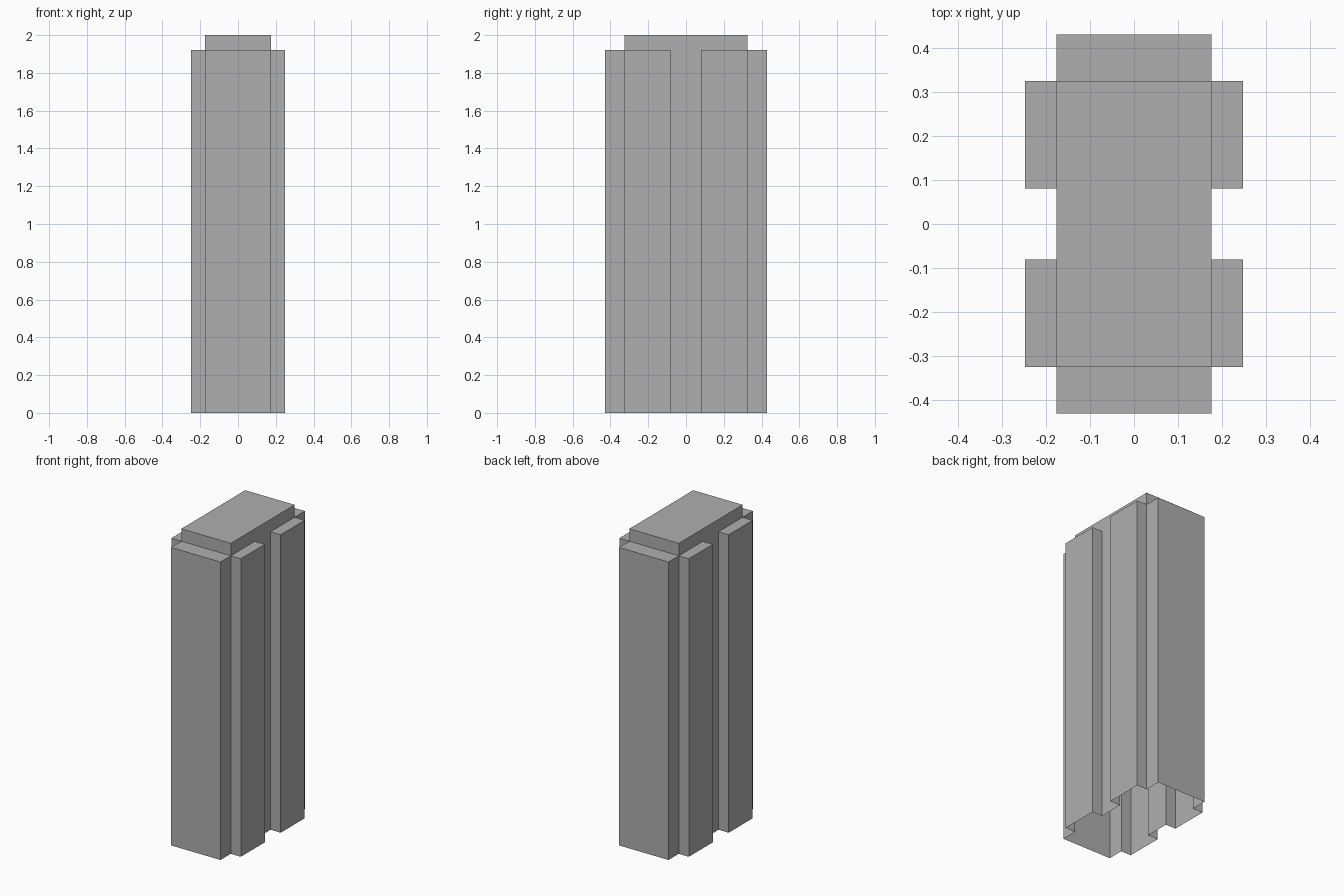
import bpy
import bmesh
from mathutils import Vector

cube = bpy.data.objects.get("Cube")
if cube:
    bpy.data.objects.remove(cube, do_unlink=True)

GREY = (0.43, 0.43, 0.43, 1.0)
mat = bpy.data.materials.new("concrete_grey")
mat.use_nodes = True
mat.diffuse_color = GREY
mat.node_tree.nodes["Principled BSDF"].inputs["Base Color"].default_value = GREY

# Main dimensions
CORE_X, CORE_Y = 0.176, 0.325     # half size of the core
BAY_X, BAY_Y = 0.248, 0.43        # outer reach of the bays
GAP = 0.081                       # half width of the recess between side bays
LEDGE, TOP = 1.92, 2.0

AXES = {"+x": (1, 0, 0), "-x": (-1, 0, 0), "+y": (0, 1, 0),
        "-y": (0, -1, 0), "+z": (0, 0, 1), "-z": (0, 0, -1)}


def shell(name, low, high, open_sides):
    """Thin box between two corners, with the named sides left open."""
    low, high = Vector(low), Vector(high)
    bm = bmesh.new()
    bmesh.ops.create_cube(bm, size=1)
    bm.normal_update()
    drop = [f for f in bm.faces
            if any(f.normal.dot(Vector(AXES[s])) > 0.9 for s in open_sides)]
    bmesh.ops.delete(bm, geom=drop, context="FACES")
    bmesh.ops.scale(bm, vec=high - low, verts=bm.verts)
    bmesh.ops.translate(bm, vec=(low + high) / 2, verts=bm.verts)
    mesh = bpy.data.meshes.new(name)
    bm.to_mesh(mesh)
    bm.free()
    mesh.materials.append(mat)
    obj = bpy.data.objects.new(name, mesh)
    bpy.context.collection.objects.link(obj)


# Raised roof block of the core
shell("roof_block", (-CORE_X, -CORE_Y, LEDGE), (CORE_X, CORE_Y, TOP), ["-z"])

# Full-width bays on the front and back, open to the hollow core and below
shell("front_bay", (-CORE_X, -BAY_Y, 0), (CORE_X, -CORE_Y, LEDGE), ["+y", "-z"])
shell("back_bay", (-CORE_X, CORE_Y, 0), (CORE_X, BAY_Y, LEDGE), ["-y", "-z"])

# Two bays on each side, with a recessed wall between them
for side, x0, x1, inner in (("left", CORE_X, BAY_X, "-x"),
                            ("right", -BAY_X, -CORE_X, "+x")):
    for end, y0, y1 in (("front", -CORE_Y, -GAP), ("back", GAP, CORE_Y)):
        shell(f"{side}_{end}_bay", (x0, y0, 0), (x1, y1, LEDGE), [inner, "-z"])
    edge = CORE_X if side == "left" else -CORE_X
    shell(f"{side}_recess_wall", (min(edge, 0), -GAP, 0), (max(edge, 0), GAP, LEDGE),
          [inner, "+y", "-y", "+z", "-z"])
